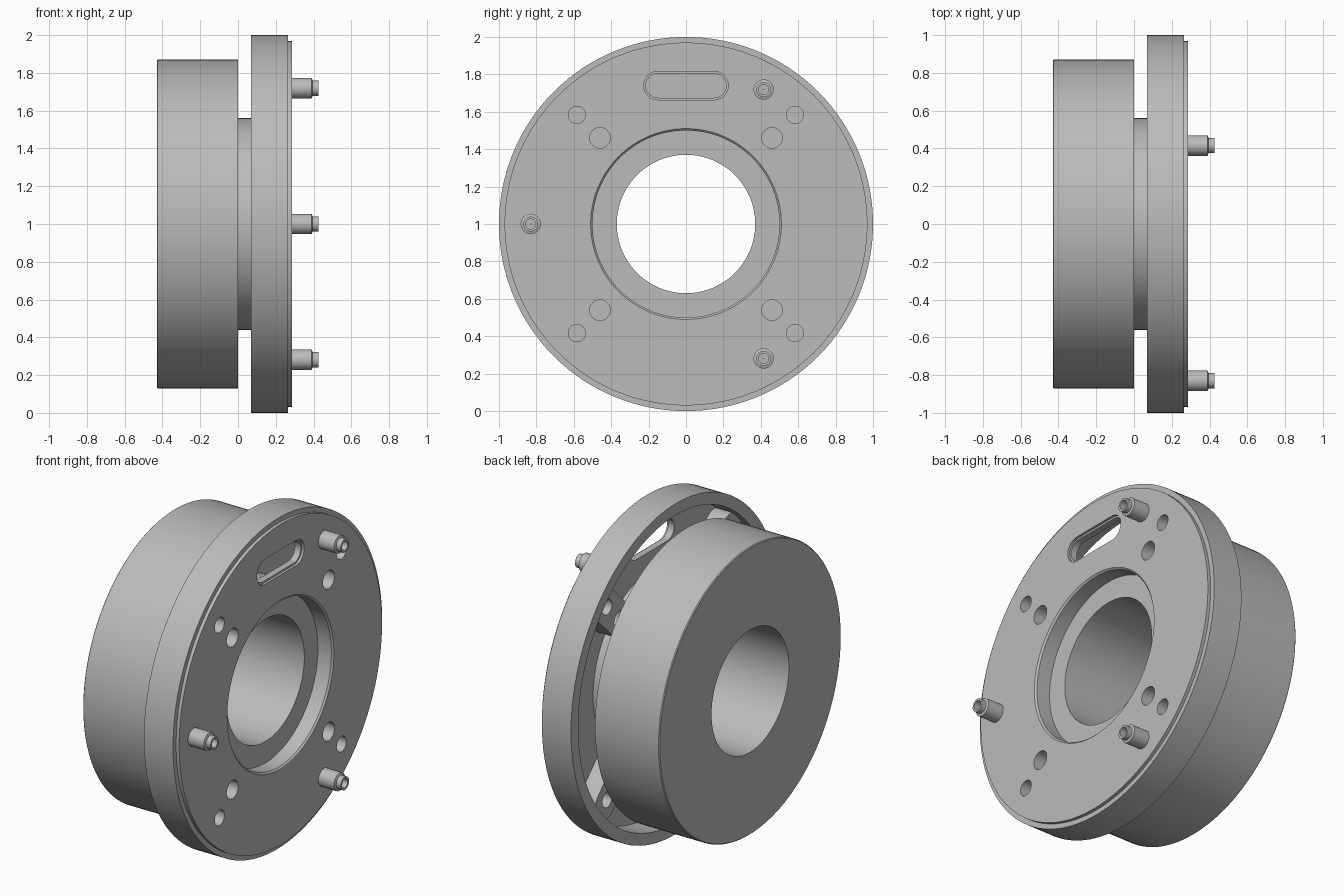
import bpy, bmesh
from math import sin, cos, pi, radians, atan2

old = bpy.data.objects.get("Cube")
if old:
    bpy.data.objects.remove(old, do_unlink=True)

# Single metal colour
metal = bpy.data.materials.new("grey_metal")
metal.use_nodes = True
GREY = (0.5, 0.5, 0.5, 1)
metal.diffuse_color = GREY
metal.node_tree.nodes["Principled BSDF"].inputs["Base Color"].default_value = GREY


def make(name, bm):
    bmesh.ops.recalc_face_normals(bm, faces=bm.faces)
    mesh = bpy.data.meshes.new(name)
    bm.to_mesh(mesh)
    bm.free()
    mesh.materials.append(metal)
    obj = bpy.data.objects.new(name, mesh)
    bpy.context.collection.objects.link(obj)
    return obj


def lathe(name, profile, y=0, z=1, steps=128):
    """Revolve a closed (x, radius) outline about an axis parallel to x."""
    bm = bmesh.new()
    rings = []
    for i in range(steps):
        a = 2 * pi * i / steps
        rings.append([bm.verts.new((x, y + r * cos(a), z + r * sin(a))) for x, r in profile])
    n = len(profile)
    for i in range(steps):
        a, b = rings[i], rings[(i + 1) % steps]
        for j in range(n):
            k = (j + 1) % n
            bm.faces.new((a[j], a[k], b[k], b[j]))
    return make(name, bm)


def capsule(name, p, q, r, x0, x1, steps=24):
    """Rounded slot prism from p to q in the yz plane, running along x."""
    bm = bmesh.new()
    base = atan2(q[1] - p[1], q[0] - p[0])
    pts = []
    for c, start in ((q, base - pi / 2), (p, base + pi / 2)):
        for i in range(steps + 1):
            if p == q and i == steps:
                continue
            a = start + pi * i / steps
            pts.append((c[0] + r * cos(a), c[1] + r * sin(a)))
    face = bm.faces.new([bm.verts.new((x0, y, z + 1)) for y, z in pts])
    ext = bmesh.ops.extrude_face_region(bm, geom=[face])
    verts = [v for v in ext["geom"] if isinstance(v, bmesh.types.BMVert)]
    bmesh.ops.translate(bm, verts=verts, vec=(x1 - x0, 0, 0))
    return make(name, bm)


def combine(target, tool, operation):
    tool.hide_render = True
    mod = target.modifiers.new(operation.lower(), "BOOLEAN")
    mod.operation = operation
    mod.solver = "EXACT"
    mod.object = tool
    bpy.context.view_layer.objects.active = target
    bpy.ops.object.modifier_apply(modifier=mod.name)
    bpy.data.objects.remove(tool, do_unlink=True)


# Rear drum with through bore
drum = lathe("drum", [(-0.43, 0.37), (-0.43, 0.865), (-0.425, 0.87), (0, 0.87), (0, 0.37)])

# Flange: hub, hollow back, rim, stepped face and counterbore
flange = lathe("flange", [
    (0, 0.37), (0, 0.56), (0.23, 0.56), (0.23, 0.93), (0.07, 0.93), (0.07, 1),
    (0.265, 1), (0.265, 0.97), (0.285, 0.97), (0.285, 0.51), (0.275, 0.5),
    (0.185, 0.5), (0.185, 0.37)])

# Bosses behind each pair of bolt holes, then the holes
corners = [(sy, sz) for sy in (-1, 1) for sz in (-1, 1)]
for sy, sz in corners:
    boss = capsule("boss", (sy * 0.46, sz * 0.46), (sy * 0.6, sz * 0.6), 0.1, 0.12, 0.25)
    combine(flange, boss, "UNION")
for sy, sz in corners:
    for d, r in ((0.46, 0.055), (0.583, 0.046)):
        p = (sy * d, sz * d)
        combine(flange, capsule("hole_cutter", p, p, r, 0.05, 0.35), "DIFFERENCE")

# Slot with a shallow stepped edge
for r, start in ((0.065, 0.1), (0.076, 0.27)):
    cutter = capsule("slot_cutter", (-0.15, 0.74), (0.15, 0.74), r, start, 0.35)
    combine(flange, cutter, "DIFFERENCE")

# Three hollow-tipped locating pins
parts = [drum, flange]
for i, angle in enumerate((60, 180, 300)):
    a = radians(angle)
    parts.append(lathe(f"pin_{i + 1}", [
        (0.24, 0.002), (0.24, 0.054), (0.39, 0.054), (0.395, 0.04), (0.425, 0.04),
        (0.425, 0.027), (0.35, 0.027), (0.35, 0.002)],
        y=0.83 * cos(a), z=1 + 0.83 * sin(a), steps=32))

# Smooth round walls, crisp edges
bpy.ops.object.select_all(action="DESELECT")
for obj in parts:
    obj.select_set(True)
bpy.context.view_layer.objects.active = flange
bpy.ops.object.shade_smooth_by_angle(angle=radians(30))
